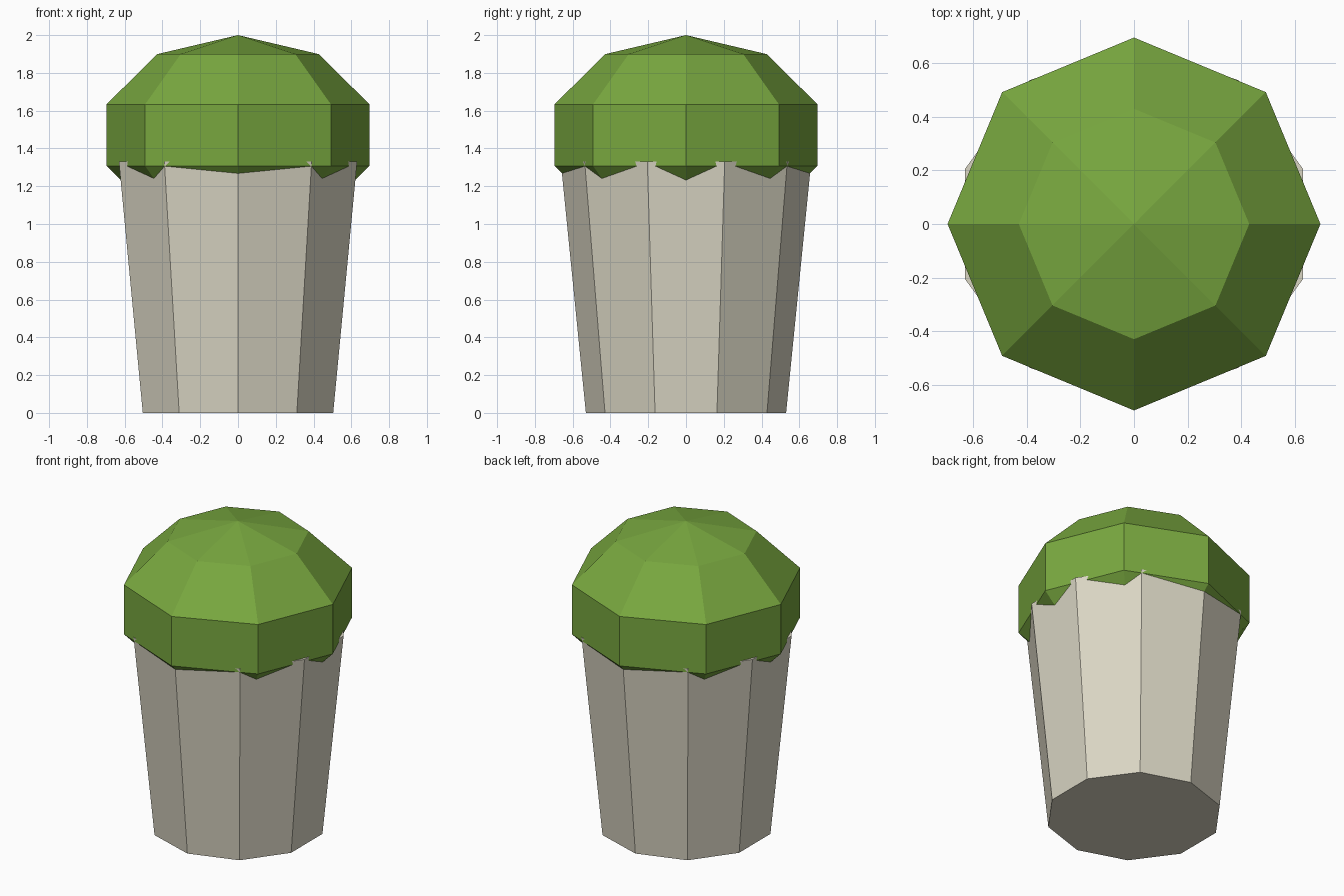
import bpy
from math import radians

if "Cube" in bpy.data.objects:
    bpy.data.objects.remove(bpy.data.objects["Cube"])


def paint(obj, color):
    mat = bpy.data.materials.new(obj.name + "_material")
    mat.diffuse_color = (*color, 1)
    mat.use_nodes = True
    mat.node_tree.nodes["Principled BSDF"].inputs["Base Color"].default_value = mat.diffuse_color
    obj.data.materials.append(mat)


# Tapered ten-sided cup, one corner facing the front
CUP_H = 1.33
bpy.ops.mesh.primitive_cone_add(vertices=10, radius1=0.53, radius2=0.663,
                                depth=CUP_H, location=(0, 0, CUP_H / 2))
cup = bpy.context.object
cup.name = "cup"
paint(cup, (0.70, 0.67, 0.55))

# Low-poly green dome: squashed sphere with 8 segments and 5 rings
bpy.ops.mesh.primitive_uv_sphere_add(segments=8, ring_count=5, radius=1,
                                     location=(0, 0, 1.47))
dome = bpy.context.object
dome.name = "dome_top"
dome.scale = (0.731, 0.731, 0.53)
paint(dome, (0.19, 0.39, 0.05))
